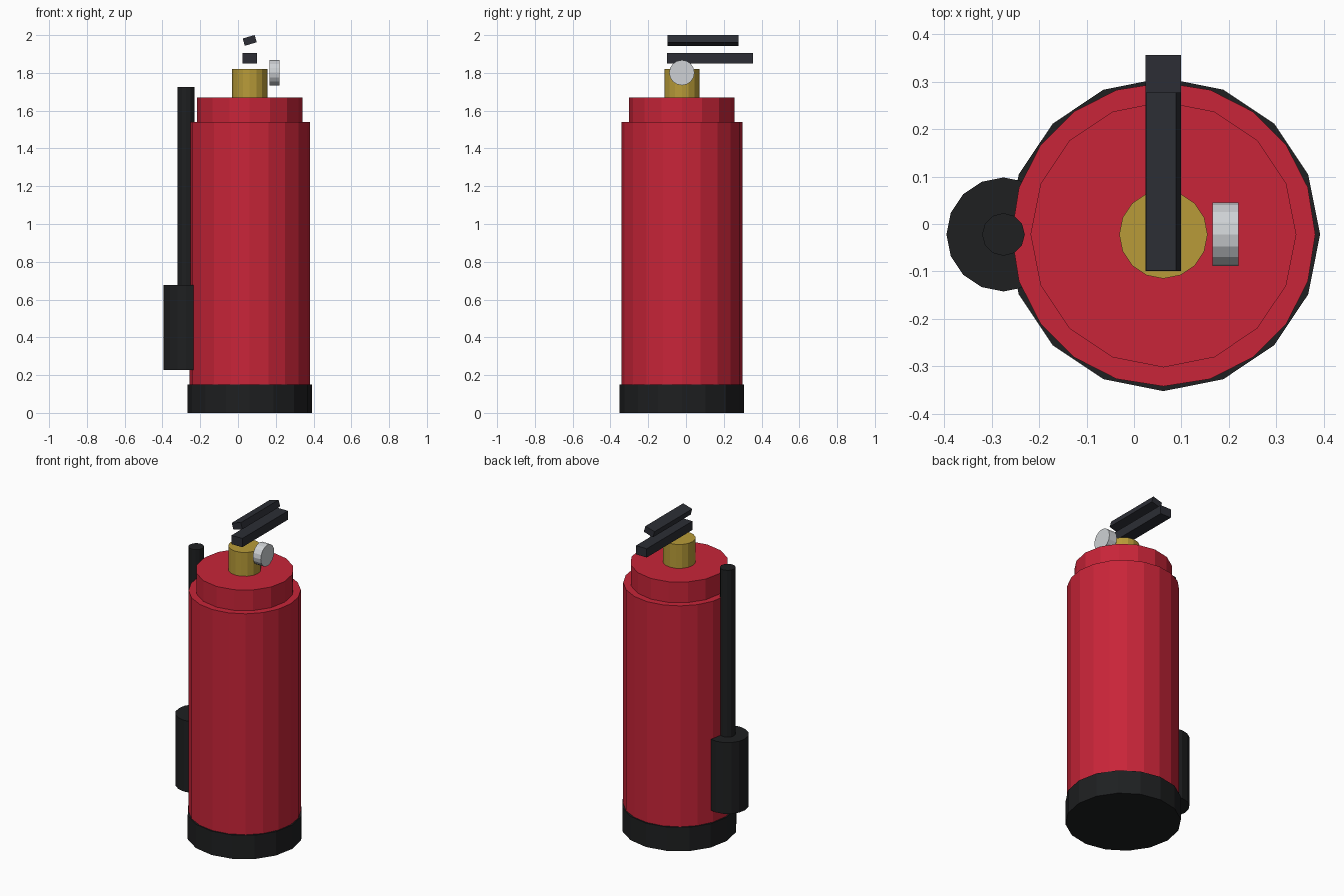
import bpy
import math

if "Cube" in bpy.data.objects:
    bpy.data.objects.remove(bpy.data.objects["Cube"])

CX, CY = 0.062, -0.022  # main cylinder axis


def material(name, rgb):
    m = bpy.data.materials.new(name)
    m.diffuse_color = (*rgb, 1.0)
    m.use_nodes = True
    m.node_tree.nodes["Principled BSDF"].inputs["Base Color"].default_value = m.diffuse_color
    return m


RED = material("red_paint", (0.58, 0.018, 0.04))
BLACK = material("black_rubber", (0.013, 0.014, 0.015))
BRASS = material("brass", (0.48, 0.33, 0.04))
DARK = material("dark_metal", (0.025, 0.027, 0.035))
SILVER = material("silver", (0.62, 0.64, 0.66))


def cylinder(name, x, y, r, z0, z1, sides, mat):
    # first vertex points along x
    bpy.ops.mesh.primitive_cylinder_add(
        vertices=sides, radius=r, depth=z1 - z0,
        location=(x, y, (z0 + z1) / 2), rotation=(0, 0, math.pi / 2))
    ob = bpy.context.object
    ob.name = name
    ob.data.materials.append(mat)
    return ob


def box(name, loc, size, mat, tilt=0.0):
    bpy.ops.mesh.primitive_cube_add(size=1, location=loc, rotation=(0, tilt, 0))
    ob = bpy.context.object
    ob.name = name
    ob.scale = size
    ob.data.materials.append(mat)
    return ob


# Tank: rubber foot, body, shoulder and brass valve neck
cylinder("base_ring", CX, CY, 0.33, 0.0, 0.15, 16, BLACK)
cylinder("tank_body", CX, CY, 0.32, 0.15, 1.54, 20, RED)
cylinder("tank_shoulder", CX, CY, 0.28, 1.54, 1.67, 16, RED)
cylinder("valve_neck", CX, CY, 0.093, 1.67, 1.82, 16, BRASS)

# Handles: level carry handle, slightly twisted squeeze lever
box("carry_handle", (CX, 0.128, 1.877), (0.075, 0.455, 0.055), DARK)
box("squeeze_lever", (CX, 0.09, 1.972), (0.066, 0.375, 0.04), DARK, -0.28)

# Pressure gauge facing sideways
gauge = cylinder("pressure_gauge", 0.193, CY, 0.067, -0.0275, 0.0275, 16, SILVER)
gauge.location.z = 1.801
gauge.rotation_euler = (0, math.pi / 2, 0)

# Hose and discharge horn on the left side
cylinder("hose", -0.275, CY, 0.045, 0.675, 1.725, 12, BLACK)
cylinder("horn", -0.275, CY, 0.12, 0.228, 0.676, 16, BLACK)
